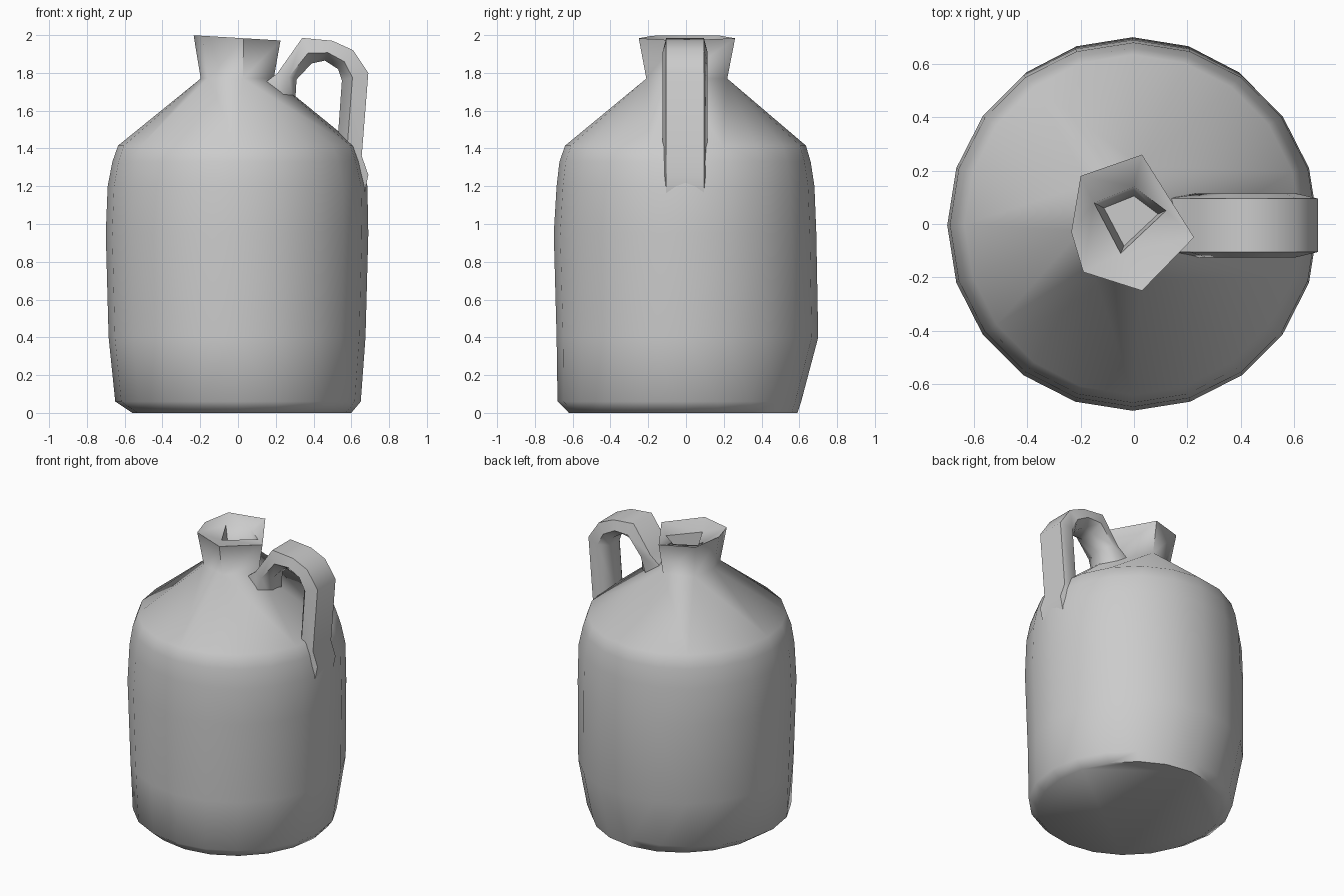
import bpy, bmesh
from math import atan2, cos, sin, tau, pi, radians

if "Cube" in bpy.data.objects:
    bpy.data.objects.remove(bpy.data.objects["Cube"])


def finish(bm, name, angle):
    bmesh.ops.recalc_face_normals(bm, faces=bm.faces)
    me = bpy.data.meshes.new(name)
    bm.to_mesh(me)
    bm.free()
    ob = bpy.data.objects.new(name, me)
    bpy.context.collection.objects.link(ob)
    bpy.ops.object.select_all(action='DESELECT')
    bpy.context.view_layer.objects.active = ob
    ob.select_set(True)
    bpy.ops.object.shade_smooth_by_angle(angle=radians(angle))
    return ob


def stitch(bm, a, b):
    """Join two rings around z that may differ in side count."""
    def prep(ring):
        t = sorted(((atan2(v.co.y, v.co.x) % tau, v) for v in ring), key=lambda p: p[0])
        return t + [(t[0][0] + tau, t[0][1])]
    a, b = prep(a), prep(b)
    i = j = 0
    while i < len(a) - 1 or j < len(b) - 1:
        if j == len(b) - 1 or (i < len(a) - 1 and a[i + 1][0] <= b[j + 1][0]):
            bm.faces.new((a[i][1], a[i + 1][1], b[j][1]))
            i += 1
        else:
            bm.faces.new((a[i][1], b[j + 1][1], b[j][1]))
            j += 1


# Jug body: slightly uneven rings (z, x min, x max, y min, y max)
bm = bmesh.new()
N = 20
levels = [(0.0, -0.56, 0.60, -0.62, 0.59), (0.06, -0.65, 0.65, -0.68, 0.61),
          (0.4, -0.685, 0.675, -0.685, 0.70), (0.95, -0.70, 0.69, -0.70, 0.69),
          (1.2, -0.69, 0.685, -0.685, 0.68), (1.33, -0.665, 0.655, -0.67, 0.66),
          (1.415, -0.635, 0.625, -0.64, 0.635)]
rings = []
for z, x0, x1, y0, y1 in levels:
    rings.append([bm.verts.new(((x0 + x1) / 2 + (x1 - x0) / 2 * cos(tau * k / N),
                                (y0 + y1) / 2 + (y1 - y0) / 2 * sin(tau * k / N), z))
                  for k in range(N)])

# Neck and mouth: crude six-sided rim with a four-sided opening
rim = [(0.225, -0.05), (0.03, 0.26), (-0.2, 0.18), (-0.235, -0.03), (-0.19, -0.18), (0.03, -0.25)]
hole = [(0.12, 0.05), (0.0, 0.14), (-0.15, 0.08), (-0.05, -0.11)]
for shape, s, z in [(rim, 0.84, 1.77), (rim, 1.0, 1.985), (hole, 1.0, 1.95), (hole, 0.75, 1.78)]:
    # The rim dips a little towards the handle
    rings.append([bm.verts.new((x * s, y * s, z + (-0.06 * x if z > 1.9 else 0)))
                  for x, y in shape])
for lower, upper in zip(rings, rings[1:]):
    stitch(bm, lower, upper)
bm.faces.new(rings[0])
bm.faces.new(rings[-1])
finish(bm, "jug_body", 62)

# Handle: inner and outer outline pairs swept with a flattened six-sided section
pairs = [((0.30, 1.60), (0.12, 1.73)), ((0.31, 1.765), (0.21, 1.80)),
         ((0.39, 1.85), (0.34, 1.985)), ((0.46, 1.865), (0.50, 1.97)),
         ((0.53, 1.82), (0.61, 1.92)), ((0.55, 1.76), (0.69, 1.80)),
         ((0.53, 1.48), (0.655, 1.36)), ((0.55, 1.25), (0.69, 1.26)),
         ((0.55, 1.15), (0.66, 1.12))]
section = [(0, -0.05), (0.4, -0.125), (1, -0.105), (1, 0.095), (0.4, 0.115), (0, 0.05)]
bm = bmesh.new()
loops = []
for (ix, iz), (ox, oz) in pairs:
    loops.append([bm.verts.new((ix + (ox - ix) * t, y, iz + (oz - iz) * t)) for t, y in section])
for a, b in zip(loops, loops[1:]):
    for k in range(6):
        m = (k + 1) % 6
        bm.faces.new((a[k], a[m], b[m], b[k]))
bm.faces.new(loops[0])
bm.faces.new(loops[-1])
finish(bm, "jug_handle", 65)
